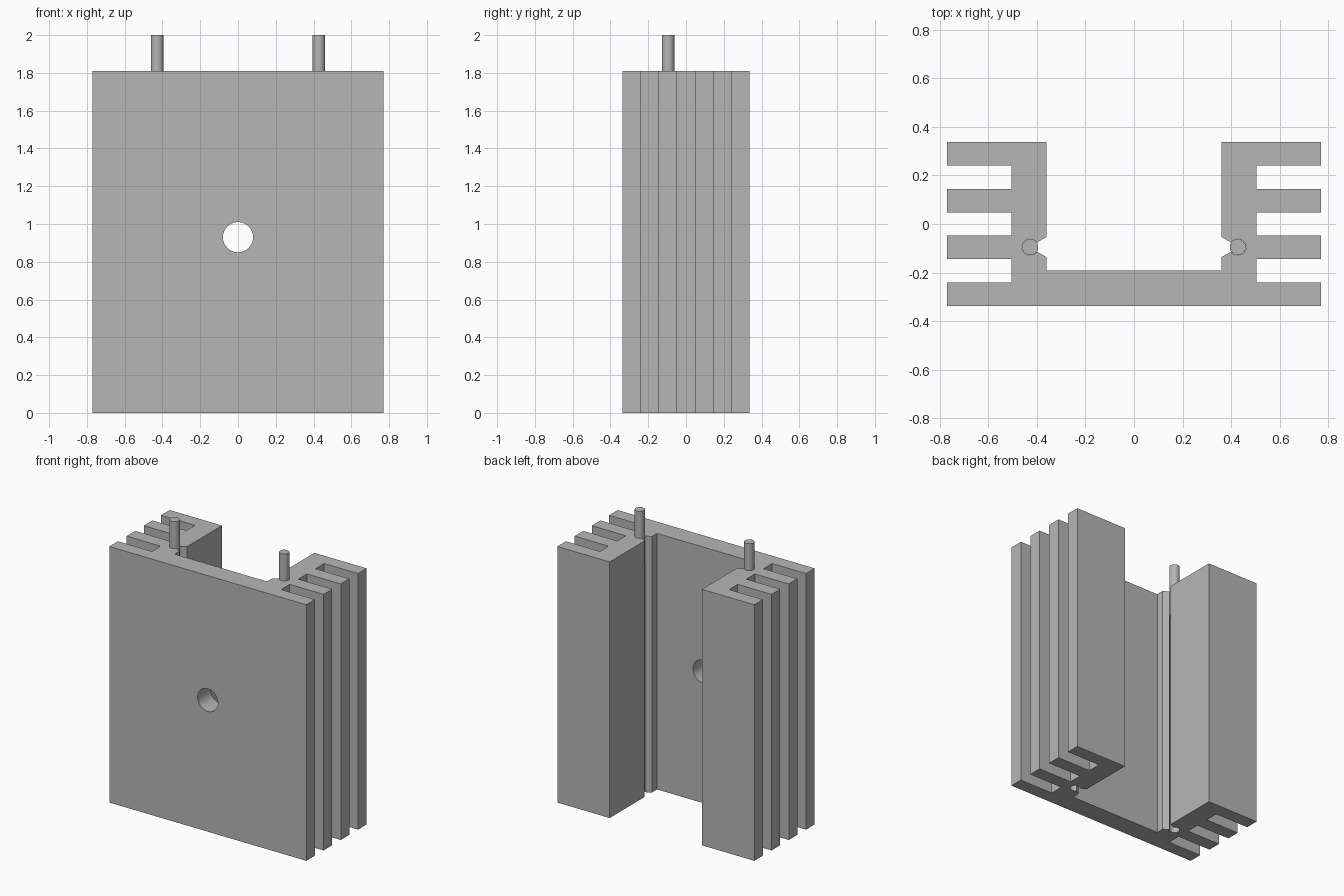
import bpy
import bmesh
from math import cos, sin, radians

cube = bpy.data.objects.get("Cube")
if cube:
    bpy.data.objects.remove(cube, do_unlink=True)

# Overall dimensions
HEIGHT = 1.81
HALF_W, HALF_D = 0.77, 0.337
WEB_X, WALL_X = 0.505, 0.361
PLATE_BACK = -0.192
PIN_X, PIN_Y, PIN_R = 0.428, -0.095, 0.033
FIN = 0.0963                      # fin thickness and gap: seven equal strips

aluminium = bpy.data.materials.new("aluminium grey")
aluminium.use_nodes = True
grey = (0.47, 0.47, 0.47, 1)
aluminium.diffuse_color = grey
aluminium.node_tree.nodes["Principled BSDF"].inputs["Base Color"].default_value = grey


def add_object(name, bm):
    bmesh.ops.recalc_face_normals(bm, faces=bm.faces)
    mesh = bpy.data.meshes.new(name)
    bm.to_mesh(mesh)
    bm.free()
    mesh.materials.append(aluminium)
    obj = bpy.data.objects.new(name, mesh)
    bpy.context.collection.objects.link(obj)
    return obj


def extrude_profile(name, points, height):
    bm = bmesh.new()
    face = bm.faces.new([bm.verts.new((x, y, 0)) for x, y in points])
    new = bmesh.ops.extrude_face_region(bm, geom=[face])["geom"]
    top = [v for v in new if isinstance(v, bmesh.types.BMVert)]
    bmesh.ops.translate(bm, verts=top, vec=(0, 0, height))
    return add_object(name, bm)


def cylinder(name, radius, depth):
    bm = bmesh.new()
    bmesh.ops.create_cone(bm, cap_ends=True, segments=40, radius1=radius,
                          radius2=radius, depth=depth)
    return add_object(name, bm)


def smooth(obj):
    bpy.ops.object.select_all(action="DESELECT")
    obj.select_set(True)
    bpy.context.view_layer.objects.active = obj
    bpy.ops.object.shade_smooth_by_angle(angle=radians(25))


# Half profile: comb of four fins from front to back
half = []
for i in range(4):
    y = -HALF_D + 2 * i * FIN
    if i:
        half.append((WEB_X, y))
    half += [(HALF_W, y), (HALF_W, y + FIN)]
    if i < 3:
        half.append((WEB_X, y + FIN))
half[-1] = (HALF_W, HALF_D)

# Inner wall with the flared slot and round pin groove
half += [(WALL_X, HALF_D), (WALL_X, PIN_Y + 0.041)]
for i in range(21):
    a = radians(34 + i * 292 / 20)
    half.append((PIN_X - 0.034 * cos(a), PIN_Y + 0.034 * sin(a)))
half += [(WALL_X, PIN_Y - 0.041), (WALL_X, PLATE_BACK)]

# Extruded heat sink body, both sides
profile = half + [(-x, y) for x, y in reversed(half)]
body = extrude_profile("finned_body", profile, HEIGHT)

# Mounting hole through the front plate
cutter = cylinder("hole_cutter", 0.08, 0.4)
cutter.rotation_euler.x = radians(90)
cutter.location = (0, -0.26, 0.93)
cutter.hide_render = True
cut = body.modifiers.new("mounting_hole", "BOOLEAN")
cut.operation = "DIFFERENCE"
cut.solver = "EXACT"
cut.object = cutter
smooth(body)
bpy.context.view_layer.objects.active = body
bpy.ops.object.modifier_apply(modifier=cut.name)
bpy.data.objects.remove(cutter, do_unlink=True)
smooth(body)

# Solder pins held in the top of the grooves
for side, sign in (("left", 1), ("right", -1)):
    pin = cylinder(side + "_pin", PIN_R, 0.38)
    pin.location = (sign * PIN_X, PIN_Y, 1.81)
    smooth(pin)
